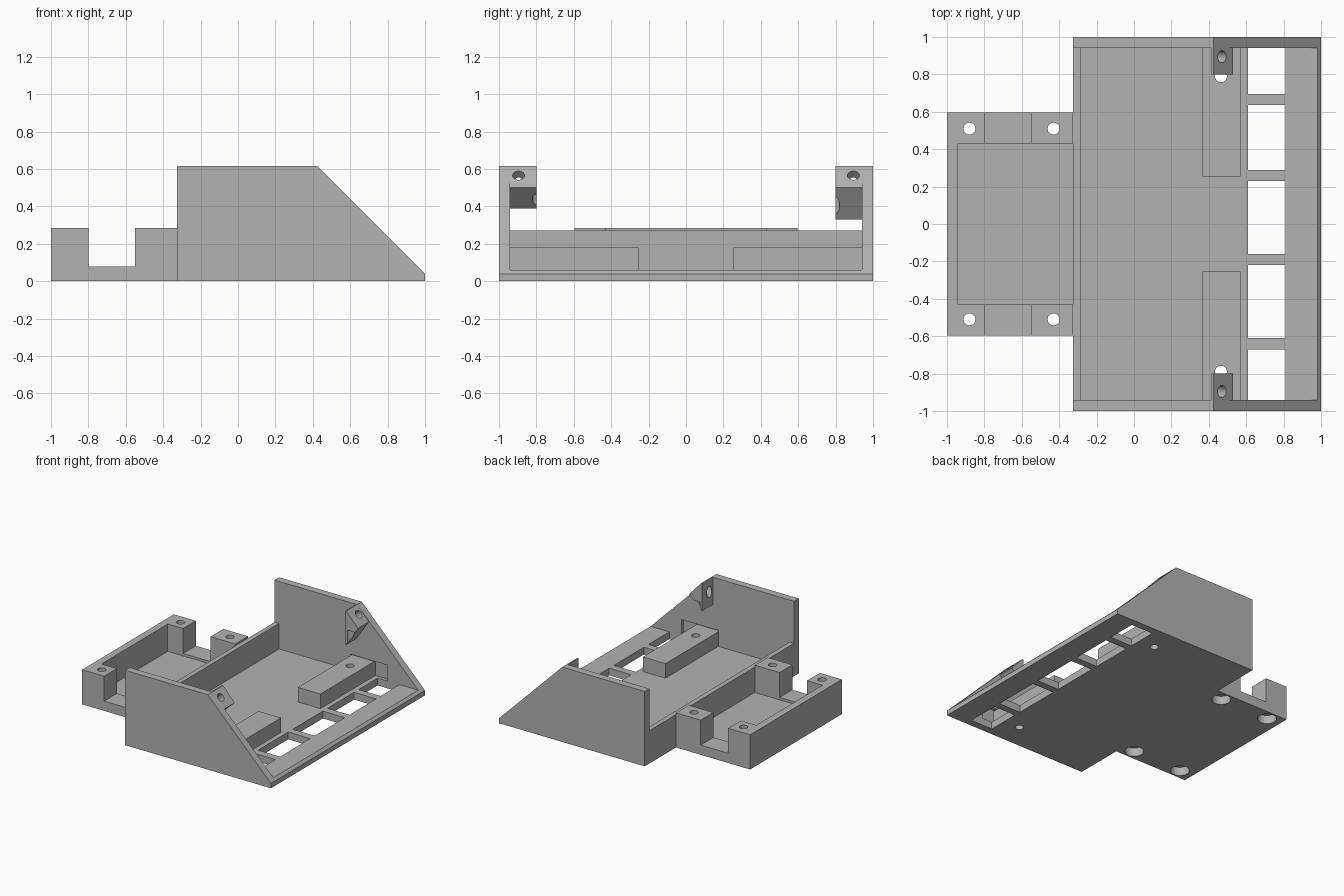
import bpy, bmesh
from math import radians
from mathutils import Vector

if "Cube" in bpy.data.objects:
    bpy.data.objects.remove(bpy.data.objects["Cube"], do_unlink=True)

grey = bpy.data.materials.new("printed_grey")
grey.use_nodes = True
COLOUR = (0.45, 0.45, 0.45, 1)
grey.diffuse_color = COLOUR
grey.node_tree.nodes["Principled BSDF"].inputs["Base Color"].default_value = COLOUR


def add_object(name, bm):
    bmesh.ops.recalc_face_normals(bm, faces=bm.faces)
    mesh = bpy.data.meshes.new(name)
    bm.to_mesh(mesh)
    bm.free()
    mesh.materials.append(grey)
    ob = bpy.data.objects.new(name, mesh)
    bpy.context.collection.objects.link(ob)
    return ob


def extrude_profile(name, points, y0, y1):
    """Extrude an x-z outline along y."""
    bm = bmesh.new()
    face = bm.faces.new([bm.verts.new((x, y0, z)) for x, z in points])
    out = bmesh.ops.extrude_face_region(bm, geom=[face])["geom"]
    moved = [v for v in out if isinstance(v, bmesh.types.BMVert)]
    bmesh.ops.translate(bm, vec=(0, y1 - y0, 0), verts=moved)
    return add_object(name, bm)


def box(name, x0, x1, y0, y1, z0, z1):
    return extrude_profile(name, [(x0, z0), (x0, z1), (x1, z1), (x1, z0)], y0, y1)


def rod(name, start, end, radius):
    """Cylinder between two points."""
    a, b = Vector(start), Vector(end)
    bm = bmesh.new()
    bmesh.ops.create_cone(bm, cap_ends=True, segments=32, radius1=radius,
                          radius2=radius, depth=(b - a).length)
    bm.transform((b - a).to_track_quat('Z', 'Y').to_matrix().to_4x4())
    bmesh.ops.translate(bm, vec=(a + b) / 2, verts=bm.verts)
    return add_object(name, bm)


def cut(ob, cutters):
    """Subtract the cutters, then discard them."""
    for c in cutters:
        c.hide_render = True
        mod = ob.modifiers.new("cut", 'BOOLEAN')
        mod.operation = 'DIFFERENCE'
        mod.solver = 'EXACT'
        mod.object = c
    bpy.context.view_layer.update()
    graph = bpy.context.evaluated_depsgraph_get()
    mesh = bpy.data.meshes.new_from_object(ob.evaluated_get(graph))
    ob.modifiers.clear()
    ob.data = mesh
    mesh.materials.clear()
    mesh.materials.append(grey)
    for c in cutters:
        bpy.data.objects.remove(c, do_unlink=True)
    return ob


BACK, INNER, FLOOR = -0.325, 0.94, 0.06
SCREW_X, SCREW_Y = 0.465, 0.79


def screw_hole(side):
    return rod("screw_cutter", (SCREW_X, side * SCREW_Y, -0.1),
               (SCREW_X, side * SCREW_Y, 0.46), 0.032)


# Floor with bevelled front lip, row of windows and screw holes
floor = extrude_profile("floor", [(BACK, 0), (BACK, FLOOR), (0.98, FLOOR),
                                  (1, 0.04), (1, 0)], -INNER, INNER)
windows = [(-0.96, -0.67), (-0.61, -0.22), (-0.16, 0.23), (0.29, 0.635), (0.695, 0.96)]
cut(floor, [box("window_cutter", 0.61, 0.81, a, b, -0.1, 0.2) for a, b in windows]
    + [screw_hole(s) for s in (-1, 1)])

# Low wall between the main tray and the rear tray
box("divider_wall", BACK, -0.285, -INNER, INNER, 0, 0.27)

for side, label, bracket_low in ((-1, "front", 0.39), (1, "rear", 0.33)):
    # Sloped side wall with shallow inner pocket
    wall = extrude_profile(label + "_side_wall",
                           [(BACK, 0), (BACK, 0.615), (0.425, 0.615), (1, 0.04), (1, 0)],
                           side * INNER, side)
    cut(wall, [box("pocket_cutter", 0.365, 0.7, side * 0.9, side * 0.97, FLOOR, 0.19)])

    # Raised support block
    block = box(label + "_support_block", 0.365, 0.57, side * 0.255, side * 0.97,
                FLOOR, 0.18)
    cut(block, [screw_hole(side)])

    # Angled bracket with a hole square to its slope
    bracket = extrude_profile(label + "_bracket",
                              [(0.415, bracket_low), (0.415, 0.615), (0.425, 0.615),
                               (0.53, 0.5)], side * 0.8, side * INNER)
    cut(bracket, [screw_hole(side),
                  rod("slope_cutter", (0.37, side * 0.895, 0.465),
                      (0.57, side * 0.895, 0.665), 0.032)])

# Rear tray: four corner posts around a pocket, open at both sides
tray = box("rear_tray", -1, BACK, -0.595, 0.595, 0, 0.285)
cutters = [box("notch_cutter", -0.8, -0.55, -0.7, 0.7, 0.08, 0.4),
           box("tray_cutter", -0.94, -0.3, -0.43, 0.43, FLOOR, 0.4)]
for x in (-0.88, -0.43):
    for y in (-0.51, 0.51):
        cutters.append(rod("post_cutter", (x, y, -0.1), (x, y, 0.4), 0.032))
        cutters.append(rod("counterbore_cutter", (x, y, -0.1), (x, y, 0.07), 0.072))
cut(tray, cutters)

# Smooth the round holes, keep the edges sharp
bpy.ops.object.select_all(action='DESELECT')
for ob in bpy.context.collection.objects:
    if ob.type == 'MESH' and ob.data.materials and ob.data.materials[0] == grey:
        ob.select_set(True)
        bpy.context.view_layer.objects.active = ob
bpy.ops.object.shade_smooth_by_angle(angle=radians(30))
